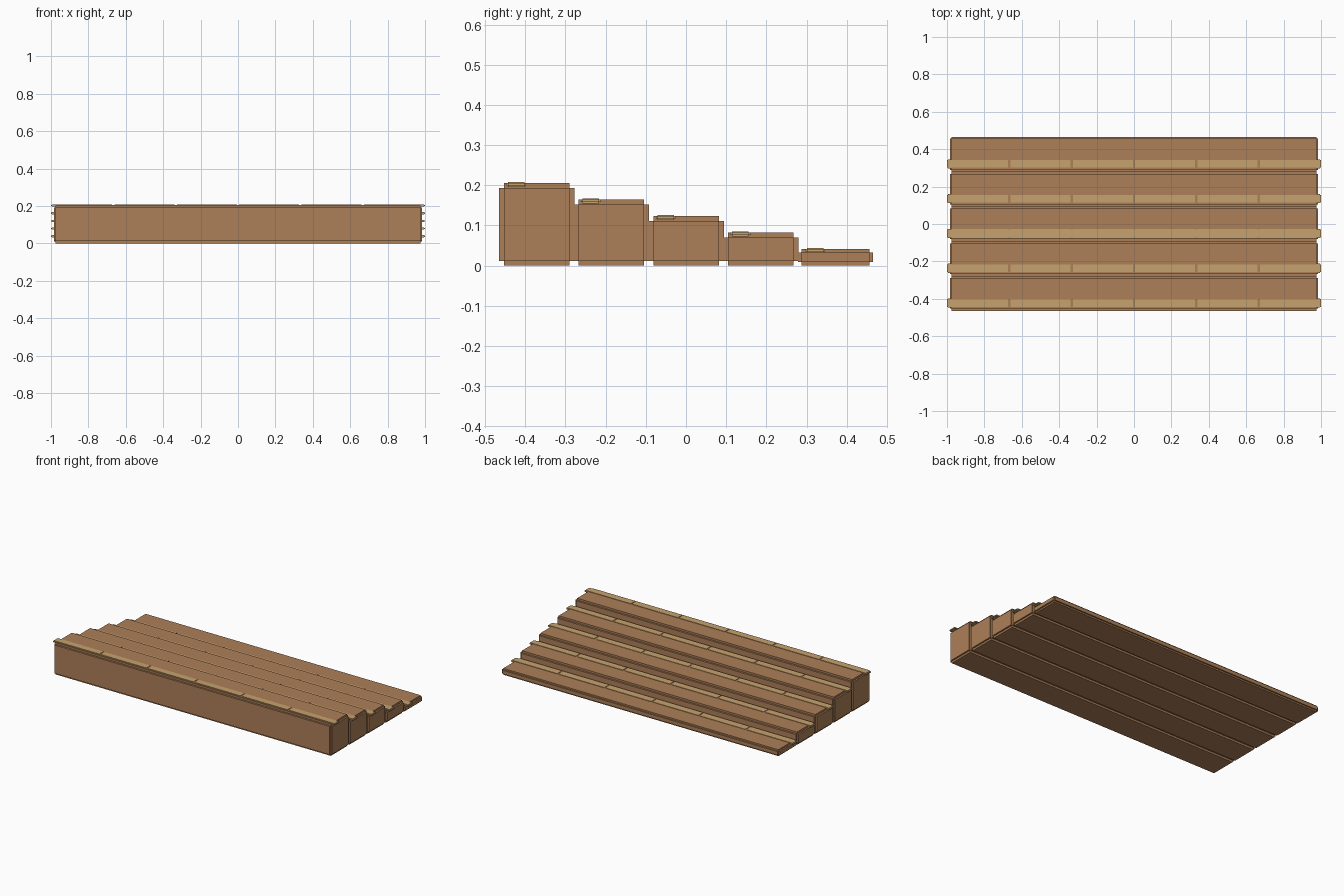
import bpy
import bmesh
from mathutils import Matrix, Vector

cube = bpy.data.objects.get("Cube")
if cube:
    bpy.data.objects.remove(cube, do_unlink=True)


def make_material(name, rgb):
    mat = bpy.data.materials.new(name)
    mat.use_nodes = True
    color = (*rgb, 1.0)
    mat.diffuse_color = color
    mat.node_tree.nodes["Principled BSDF"].inputs["Base Color"].default_value = color
    return mat


brown = make_material("brown wood", (0.42, 0.215, 0.098))
tan = make_material("tan edging", (0.57, 0.36, 0.156))


def add_box(bm, low, high):
    low, high = Vector(low), Vector(high)
    matrix = Matrix.Translation((low + high) / 2) @ Matrix.Diagonal((*(high - low), 1))
    bmesh.ops.create_cube(bm, size=1, matrix=matrix)


def rebated_block(bm, low, high, inset):
    """Block with square rebates along every edge: three crossed boxes."""
    for axis in range(3):
        shrink = Vector(inset)
        shrink[axis] = 0
        add_box(bm, Vector(low) + shrink, Vector(high) - shrink)


def make_object(name, bm, mat):
    mesh = bpy.data.meshes.new(name)
    bm.to_mesh(mesh)
    bm.free()
    mesh.materials.append(mat)
    obj = bpy.data.objects.new(name, mesh)
    bpy.context.collection.objects.link(obj)
    return obj


STEPS = 5
PITCH = 0.186
RISE = 0.041
SEGMENTS = 6

for i in range(STEPS):
    # Step block, the tallest at the front
    front = -0.465 + PITCH * i
    top = RISE * (STEPS - i)
    lowest = i == STEPS - 1
    edge = 0.009 if lowest else 0.012
    bm = bmesh.new()
    rebated_block(bm, (-0.985, front, 0), (0.985, front + 0.187, top),
                  (0.01, edge, edge))
    make_object(f"step_{i + 1}", bm, brown)

    # Edging strip in short lengths, slightly proud of the tread
    bm = bmesh.new()
    length = 2 / SEGMENTS
    for s in range(SEGMENTS):
        x = -1 + length * s
        rebated_block(bm, (x, front + 0.018, top - 0.009),
                      (x + length, front + 0.067, top + 0.003),
                      (0.006, 0.004, 0.003))
    make_object(f"edging_strip_{i + 1}", bm, tan)
